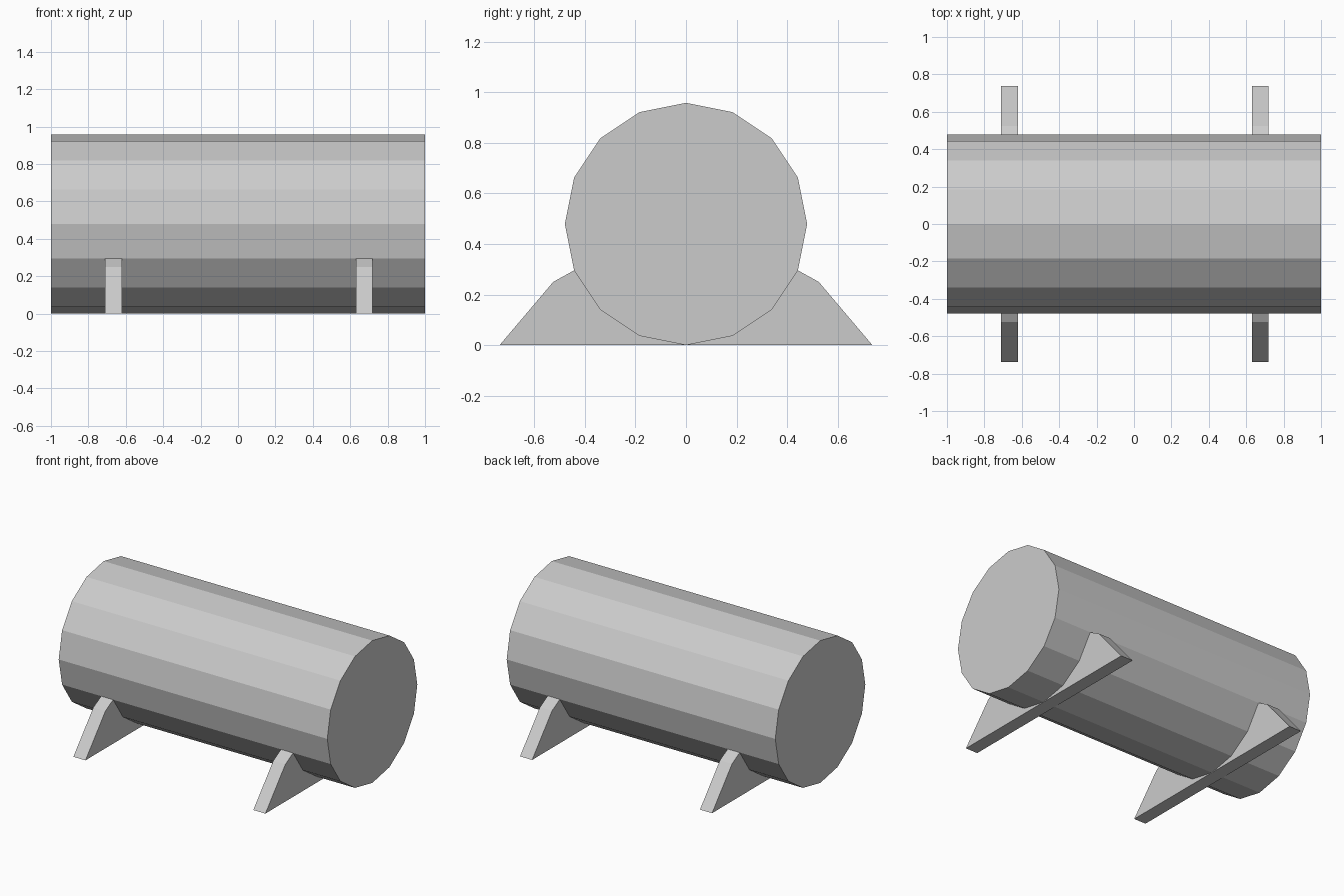
import bpy
import math

cube = bpy.data.objects.get("Cube")
if cube:
    bpy.data.objects.remove(cube, do_unlink=True)

RADIUS, SIDES = 0.479, 16

# Single plain grey
grey = bpy.data.materials.new("light grey")
grey.use_nodes = True
colour = (0.6, 0.6, 0.6, 1)
grey.diffuse_color = colour
grey.node_tree.nodes["Principled BSDF"].inputs["Base Color"].default_value = colour


def rim(step):
    """Point (y, z) on the tank outline, counted from the bottom."""
    a = math.tau * step / SIDES
    return RADIUS * math.sin(a), RADIUS - RADIUS * math.cos(a)


def extrude_profile(name, profile, x0, x1):
    """Solid made from a counter-clockwise (y, z) outline swept along x."""
    n = len(profile)
    verts = [(x, y, z) for x in (x0, x1) for y, z in profile]
    faces = [tuple(reversed(range(n))), tuple(range(n, 2 * n))]
    faces += [(i, (i + 1) % n, n + (i + 1) % n, n + i) for i in range(n)]
    mesh = bpy.data.meshes.new(name)
    mesh.from_pydata(verts, [], faces)
    mesh.materials.append(grey)
    obj = bpy.data.objects.new(name, mesh)
    bpy.context.collection.objects.link(obj)
    return obj


# Horizontal tank
extrude_profile("tank", [rim(i) for i in range(SIDES)], -1, 1)

# Saddle supports: each half hugs the tank, mirrored front to back
half = [rim(0), (0.737, 0), (0.525, 0.25)] + [rim(i) for i in (3, 2, 1)]
for side, x in (("right", -0.665), ("left", 0.675)):
    saddle = extrude_profile(side + "_saddle", half, x - 0.045, x + 0.045)
    mirror = saddle.modifiers.new("front and back", "MIRROR")
    mirror.use_axis = (False, True, False)
